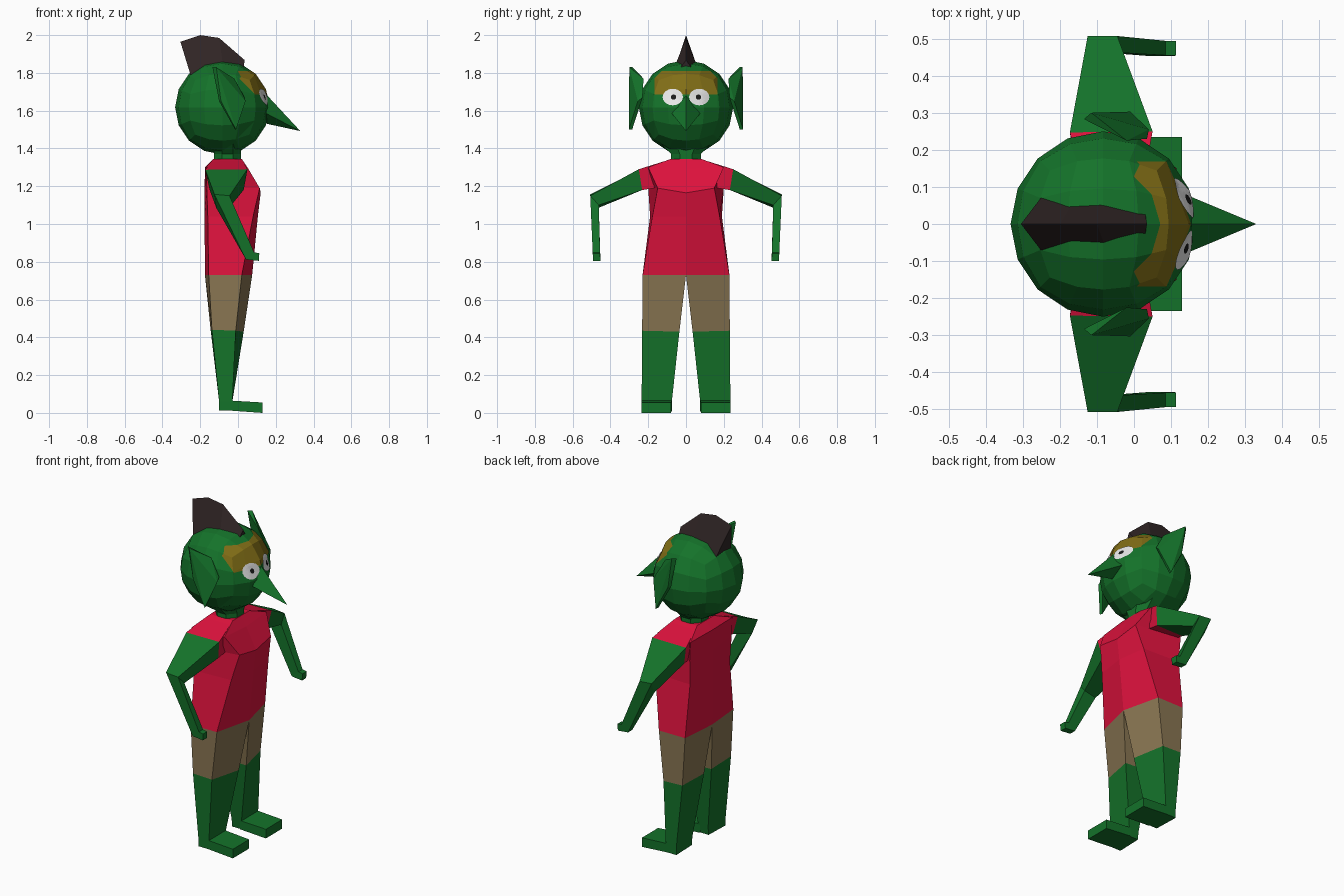
import bpy, bmesh, math
from mathutils import Vector
from mathutils.bvhtree import BVHTree

if "Cube" in bpy.data.objects:
    bpy.data.objects.remove(bpy.data.objects["Cube"])


def material(name, rgb):
    m = bpy.data.materials.new(name)
    m.diffuse_color = (*rgb, 1)
    m.use_nodes = True
    m.node_tree.nodes["Principled BSDF"].inputs["Base Color"].default_value = m.diffuse_color
    return m


GREEN = material("green skin", (0.007, 0.17, 0.023))
RED = material("red shirt", (0.72, 0.006, 0.046))
TAN = material("tan shorts", (0.25, 0.18, 0.085))
BROWN = material("dark brown hair", (0.03, 0.019, 0.019))
OLIVE = material("olive eyelid", (0.22, 0.155, 0.008))
WHITE = material("eye white", (0.8, 0.8, 0.8))
BLACK = material("pupil black", (0.01, 0.01, 0.01))


def finish(name, bm, *mats):
    bmesh.ops.recalc_face_normals(bm, faces=bm.faces[:])
    me = bpy.data.meshes.new(name)
    bm.to_mesh(me)
    bm.free()
    for m in mats:
        me.materials.append(m)
    ob = bpy.data.objects.new(name, me)
    bpy.context.collection.objects.link(ob)
    return ob


def loft(name, rings, *mats, side=1, rule=None):
    """Skin a list of equal-sized rings; side=-1 mirrors across y."""
    bm = bmesh.new()
    rows = [[bm.verts.new((x, y * side, z)) for x, y, z in r] for r in rings]
    n = len(rows[0])
    for a, b in zip(rows, rows[1:]):
        for i in range(n):
            bm.faces.new((a[i], a[(i + 1) % n], b[(i + 1) % n], b[i]))
    bm.faces.new(rows[0])
    bm.faces.new(rows[-1])
    if rule:
        for f in bm.faces:
            f.material_index = rule(f.calc_center_median())
    return finish(name, bm, *mats)


def hull(name, points, mat, side=1):
    bm = bmesh.new()
    for x, y, z in points:
        bm.verts.new((x, y * side, z))
    bmesh.ops.convex_hull(bm, input=bm.verts[:])
    return finish(name, bm, mat)


# Head: rounded cube with sunken eye sockets and a painted eyelid band
R, C = 0.25, Vector((-0.083, 0, 1.618))
bm = bmesh.new()
bmesh.ops.create_cube(bm, size=2)
bmesh.ops.subdivide_edges(bm, edges=bm.edges[:], cuts=3, use_grid_fill=True)
for v in bm.verts:
    v.co = Vector([math.tan(c * math.pi / 4) for c in v.co]).normalized() * R + C
    if v.co.x > 0.1 and abs(v.co.y) > 0.05 and 1.66 < v.co.z < 1.76:
        v.co.x = 0.113
surface = BVHTree.FromBMesh(bm)
cuts = [((0, 0, 1.685), (0, 0, 1)), ((0, 0, 1.81), (0, 0, 1))]
for s in (1, -1):
    cuts += [((0, 0.168 * s, 1.7), (0, s, 0)), ((0, 0.148 * s, 1.79), (0, s, 1))]
for co, no in cuts:
    front = [f for f in bm.faces if f.calc_center_median().x > 0.0]
    geom = front + list({e for f in front for e in f.edges}) + list({v for f in front for v in f.verts})
    bmesh.ops.bisect_plane(bm, geom=geom, plane_co=co, plane_no=no)
for f in bm.faces:
    c = f.calc_center_median()
    if c.x > 0 and 1.685 < c.z < 1.81 and abs(c.y) < 0.168 and abs(c.y) + c.z < 1.938:
        f.material_index = 1
finish("head", bm, GREEN, OLIVE)


def eye_patch(name, y0, z0, ry, rz, lift, mat):
    """Thin oval draped over the front of the head."""
    bm = bmesh.new()

    def drop(y, z):
        hit = surface.ray_cast(Vector((1, y, z)), Vector((-1, 0, 0)))[0]
        return bm.verts.new((hit.x + lift, y, z))
    n = 16
    mid = drop(y0, z0)
    prev = None
    for k in (1, 2, 3):
        row = [drop(y0 + ry * k / 3 * math.cos(2 * math.pi * i / n),
                    z0 + rz * k / 3 * math.sin(2 * math.pi * i / n)) for i in range(n)]
        for i in range(n):
            j = (i + 1) % n
            bm.faces.new((prev[i], row[i], row[j], prev[j]) if prev else (mid, row[i], row[j]))
        prev = row
    ob = finish(name, bm, mat)
    if ob.data.polygons[0].normal.x < 0:
        ob.data.flip_normals()


# Nose
hull("nose", [(0.155, 0, 1.68), (0.15, 0.075, 1.585), (0.15, -0.075, 1.585),
              (0.155, 0, 1.53), (0.10, 0, 1.6), (0.33, 0, 1.492)], GREEN)

# Hair crest: triangular sections of (ridge x, ridge z, base x, base half width, base z)
crest = [(-0.305, 1.965, -0.25, 0.072, 1.785), (-0.2, 2.0, -0.17, 0.05, 1.83),
         (-0.1, 1.985, -0.08, 0.055, 1.845), (0.035, 1.868, 0.03, 0.03, 1.825)]
loft("hair_crest", [[(rx, 0, rz), (bx, w, bz), (bx, -w, bz)] for rx, rz, bx, w, bz in crest], BROWN)

# Neck
loft("neck", [[(-0.055 + 0.078 * math.cos(a), w * math.sin(a), z)
               for a in [math.pi * (i + 0.5) / 4 for i in range(8)]]
              for z, w in ((1.32, 0.085), (1.37, 0.085), (1.43, 0.15))], GREEN)

# Torso: half sections, front centre to back centre, mirrored into full rings
half = [
    [(0.075, 0, 0.73), (0.02, 0.23, 0.73), (-0.155, 0.23, 0.73), (-0.175, 0, 0.73)],
    [(0.105, 0, 1.04), (0.08, 0.178, 1.04), (-0.16, 0.19, 1.04), (-0.177, 0, 1.04)],
    [(0.12, 0, 1.165), (0.115, 0.15, 1.19), (-0.165, 0.2, 1.19), (-0.177, 0, 1.18)],
    [(0.055, 0, 1.29), (0.05, 0.2, 1.3), (-0.17, 0.2, 1.3), (-0.175, 0, 1.3)],
    [(0.02, 0, 1.345), (0.02, 0.08, 1.345), (-0.13, 0.08, 1.345), (-0.13, 0, 1.345)],
]
loft("shirt_torso", [h + [(x, -y, z) for x, y, z in h[2:0:-1]] for h in half], RED)

for side, tag in ((1, "left"), (-1, "right")):
    # Eyes
    eye_patch(tag + "_eye", 0.07 * side, 1.672, 0.054, 0.044, 0.005, WHITE)
    eye_patch(tag + "_pupil", 0.066 * side, 1.672, 0.014, 0.014, 0.009, BLACK)

    # Ears
    hull(tag + "_ear", [(-0.135, 0.283, 1.83), (-0.115, 0.3, 1.83), (-0.02, 0.225, 1.77),
                        (0.035, 0.23, 1.67), (0.04, 0.255, 1.65), (-0.1, 0.285, 1.65),
                        (-0.09, 0.3, 1.65), (-0.015, 0.285, 1.5), (-0.01, 0.303, 1.5)], GREEN, side)

    # Sleeves
    cuff = [(-0.173, 0.247, 1.287), (0.05, 0.25, 1.29), (0.03, 0.232, 1.18), (-0.15, 0.232, 1.18)]
    loft(tag + "_sleeve", [[(-0.13, 0.08, 1.343), (0.02, 0.08, 1.343), (0.03, 0.1, 1.2),
                            (-0.15, 0.1, 1.2)], cuff], RED, side=side)

    # Bent arms: shoulder, elbow, wrist, hand end
    loft(tag + "_arm", [
        cuff,
        [(-0.125, 0.507, 1.157), (-0.045, 0.507, 1.15), (-0.035, 0.462, 1.1), (-0.115, 0.465, 1.085)],
        [(0.042, 0.492, 0.812), (0.085, 0.494, 0.85), (0.085, 0.455, 0.85), (0.042, 0.453, 0.812)],
        [(0.11, 0.492, 0.805), (0.113, 0.494, 0.845), (0.113, 0.455, 0.845), (0.11, 0.453, 0.805)],
    ], GREEN, side=side)

    # Legs: shorts above the knee, skin below
    loft(tag + "_leg", [
        [(0.02, 0.23, 0.73), (0.075, 0, 0.73), (-0.175, 0, 0.73), (-0.155, 0.23, 0.73)],
        [(-0.012, 0.232, 0.435), (0.03, 0.035, 0.43), (-0.145, 0.035, 0.44), (-0.138, 0.232, 0.44)],
        [(-0.03, 0.235, 0.06), (-0.03, 0.075, 0.06), (-0.095, 0.075, 0.06), (-0.1, 0.235, 0.06)],
        [(-0.03, 0.235, 0.012), (-0.03, 0.08, 0.012), (-0.095, 0.08, 0.012), (-0.1, 0.235, 0.012)],
    ], GREEN, TAN, side=side, rule=lambda c: int(c.z > 0.45))

    # Feet
    loft(tag + "_foot", [
        [(-0.04, 0.075, 0.012), (-0.04, 0.235, 0.012), (-0.04, 0.235, 0.065), (-0.04, 0.075, 0.065)],
        [(0.13, 0.08, 0.0), (0.13, 0.235, 0.0), (0.13, 0.235, 0.055), (0.13, 0.08, 0.055)],
    ], GREEN, side=side)
